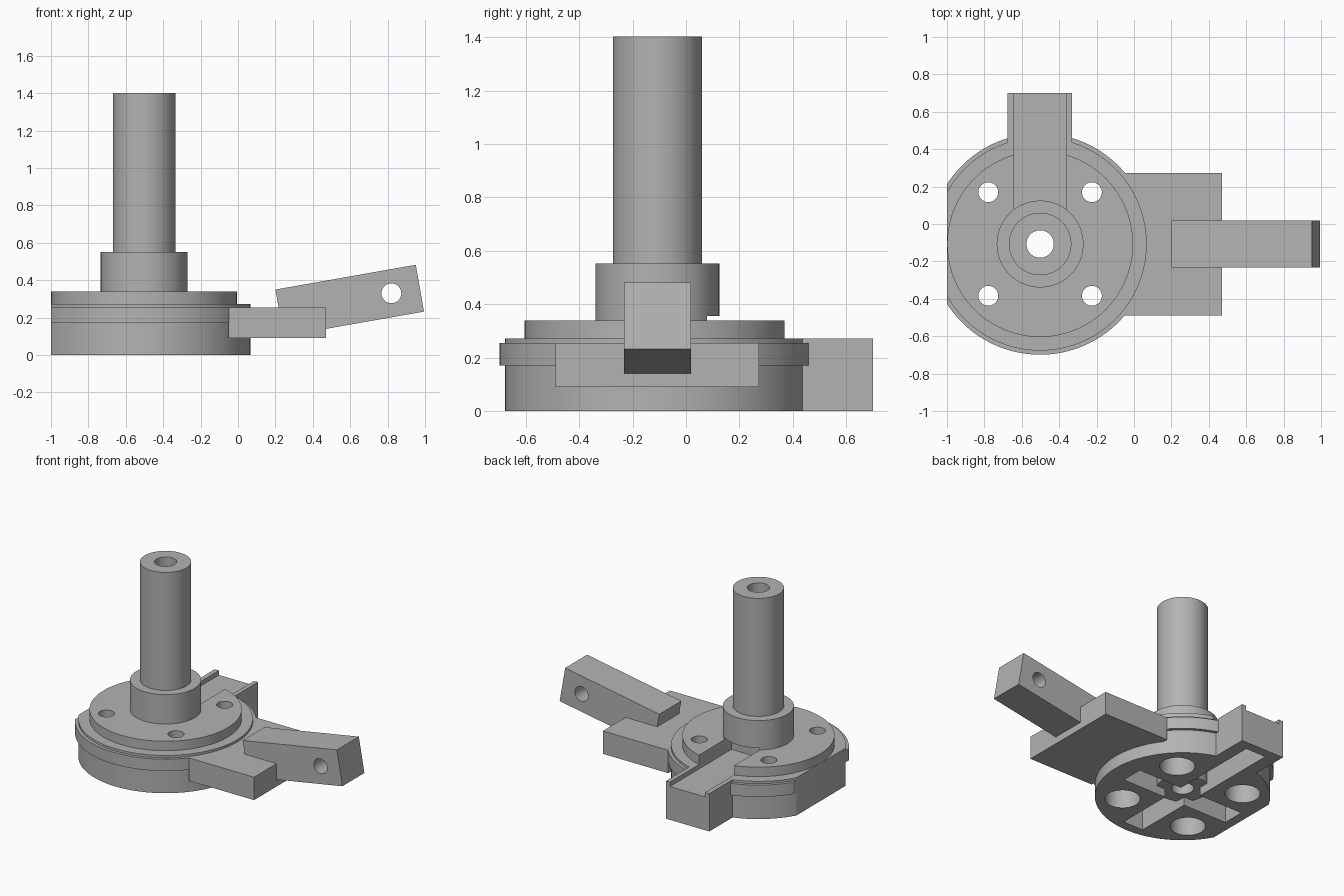
import bpy
from math import radians, cos, sin
from mathutils import Vector

old = bpy.data.objects.get("Cube")
if old:
    bpy.data.objects.remove(old)

CX, CY = -0.502, -0.107  # axis of the shaft

grey = bpy.data.materials.new("plain grey")
grey.use_nodes = True
grey.diffuse_color = (0.45, 0.45, 0.45, 1)
grey.node_tree.nodes["Principled BSDF"].inputs["Base Color"].default_value = (0.45, 0.45, 0.45, 1)


def cylinder(name, r, z0, z1, x=CX, y=CY, sides=96):
    bpy.ops.mesh.primitive_cylinder_add(vertices=sides, radius=r, depth=z1 - z0,
                                        location=(x, y, (z0 + z1) / 2))
    ob = bpy.context.object
    ob.name = name
    return ob


def box(name, x0, x1, y0, y1, z0, z1):
    bpy.ops.mesh.primitive_cube_add(size=1, location=((x0 + x1) / 2, (y0 + y1) / 2, (z0 + z1) / 2))
    ob = bpy.context.object
    ob.name = name
    ob.scale = (x1 - x0, y1 - y0, z1 - z0)
    bpy.ops.object.transform_apply(location=False, rotation=False, scale=True)
    return ob


def boolean(ob, tool, operation):
    mod = ob.modifiers.new("boolean", "BOOLEAN")
    mod.operation = operation
    mod.solver = "EXACT"
    mod.object = tool
    bpy.context.view_layer.objects.active = ob
    bpy.ops.object.modifier_apply(modifier=mod.name)


def remove(*tools):
    for t in tools:
        bpy.data.objects.remove(t)


# Round base with its rim band and the rear outlet block
base = cylinder("base", 0.57, 0, 0.272)
for extra in (cylinder("rim_band", 0.592, 0.17, 0.255),
              box("rear_block", -0.676, -0.331, CY, 0.70, 0, 0.272)):
    boolean(base, extra, "UNION")
    remove(extra)

# Stacked cover, hub and shaft
cover = cylinder("cover_disc", 0.497, 0.26, 0.34)
hub = cylinder("hub", 0.232, 0.25, 0.552)
shaft = cylinder("shaft", 0.167, 0.5, 1.402)

# Flat on the right side
flat = box("flat_cutter", -1.3, -1.0, -1, 1, -0.1, 0.3)
boolean(base, flat, "DIFFERENCE")

# Cross shaped pocket under the base
cross = box("cross_cutter", CX - 0.43, CX + 0.43, CY - 0.08, CY + 0.08, -0.1, 0.15)
lengthwise = box("lengthwise_cutter", CX - 0.08, CX + 0.08, CY - 0.5, CY + 0.74, -0.1, 0.15)
boolean(cross, lengthwise, "UNION")
boolean(base, cross, "DIFFERENCE")

# Channel along the rear block, running under the hub
channel = box("channel_cutter", CX - 0.14, CX + 0.14, 0.0, 0.9, 0.24, 0.356)
for part in (base, cover, hub):
    boolean(part, channel, "DIFFERENCE")
remove(flat, cross, lengthwise, channel)

# Boss hanging in the middle of the pocket
boss = cylinder("center_boss", 0.17, 0.06, 0.2)

# Central bore
bore = cylinder("bore_cutter", 0.073, -0.1, 1.6, sides=48)
for part in (base, cover, hub, shaft, boss):
    boolean(part, bore, "DIFFERENCE")
remove(bore)

# Four bolt holes, widened from below
for sx in (-1, 1):
    for sy in (-1, 1):
        x, y = CX + sx * 0.277, CY + sy * 0.277
        hole = cylinder("hole_cutter", 0.053, -0.1, 0.5, x, y, 48)
        wide = cylinder("wide_cutter", 0.115, -0.1, 0.2, x, y, 48)
        boolean(base, hole, "DIFFERENCE")
        boolean(base, wide, "DIFFERENCE")
        boolean(cover, hole, "DIFFERENCE")
        remove(hole, wide)

# Side bracket and tilted lever arm
bracket = box("side_bracket", -0.05, 0.47, -0.488, 0.274, 0.09, 0.255)
tilt = radians(10)
arm = box("lever_arm", 0, 0.762, -0.125, 0.125, -0.254, 0)
bpy.ops.object.transform_apply(location=True, rotation=False, scale=False)
arm.location = Vector((0.2, CY, 0.35))
arm.rotation_euler = (0, -tilt, 0)
bpy.ops.object.transform_apply()
pin = cylinder("pin_cutter", 0.053, -0.3, 0.3, 0, 0, 48)
pin.rotation_euler = (radians(90), 0, 0)
pin.location = (0.82, CY, 0.33)
bpy.context.view_layer.update()
boolean(arm, pin, "DIFFERENCE")
remove(pin)

# Finish every part
bpy.ops.object.select_all(action="DESELECT")
for part in (base, cover, hub, shaft, boss, bracket, arm):
    part.data.materials.clear()
    part.data.materials.append(grey)
    part.select_set(True)
    bpy.context.view_layer.objects.active = part
bpy.ops.object.shade_smooth_by_angle(angle=radians(30))
